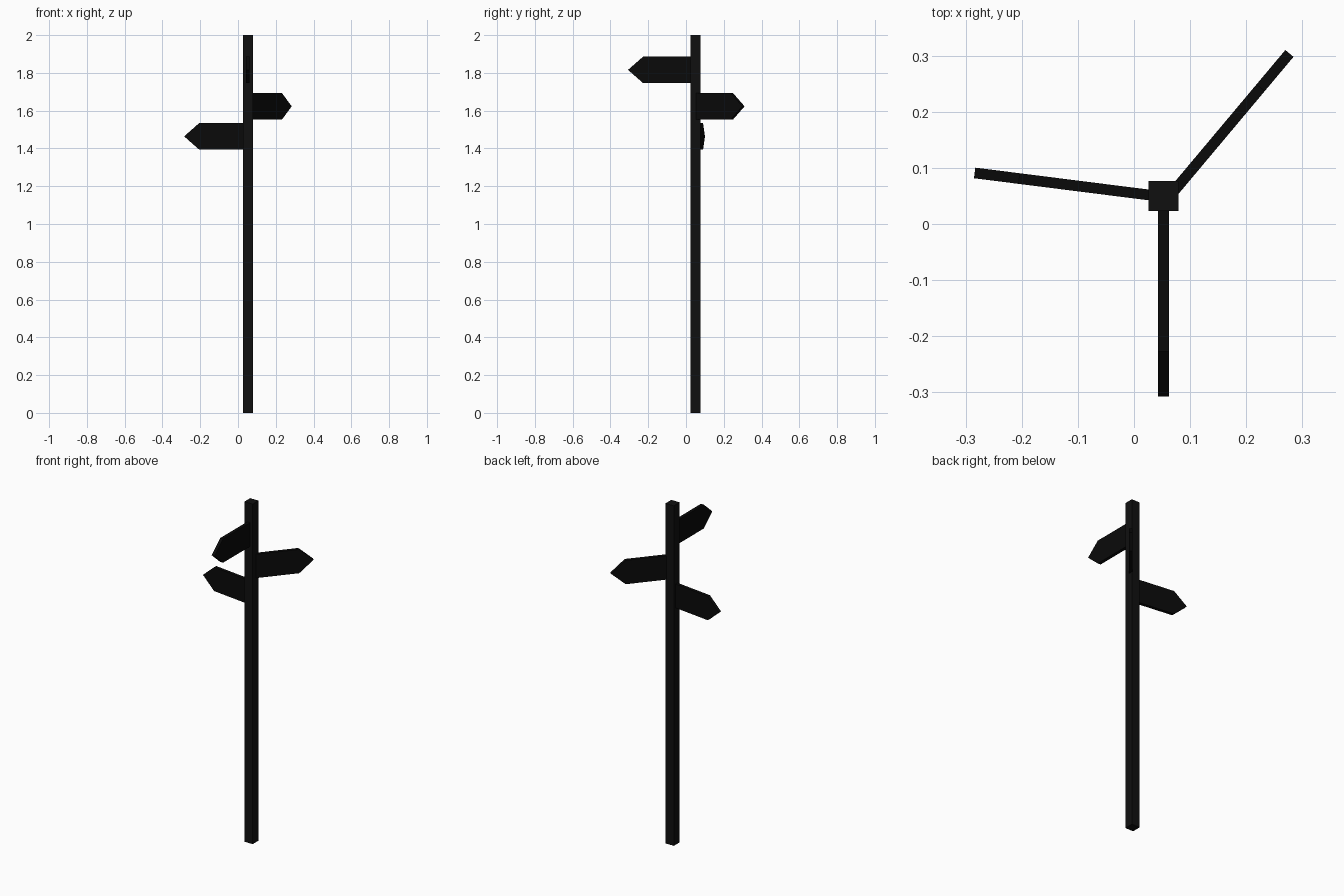
import bpy, bmesh
from math import radians, cos, sin
from mathutils import Vector

if "Cube" in bpy.data.objects:
    bpy.data.objects.remove(bpy.data.objects["Cube"])


def paint(name, value):
    mat = bpy.data.materials.new(name)
    mat.diffuse_color = (value, value, value, 1)
    mat.use_nodes = True
    mat.node_tree.nodes["Principled BSDF"].inputs["Base Color"].default_value = mat.diffuse_color
    return mat


post_black = paint("post_black", 0.005)
sign_black = paint("sign_black", 0.003)

# Square post
bpy.ops.mesh.primitive_cube_add(size=1, location=(0.0525, 0.05, 1))
post = bpy.context.object
post.name = "post"
post.scale = (0.054, 0.054, 2)
post.data.materials.append(post_black)


# Arrow board: outline in length/height, extruded to its thickness
def arrow_sign(name, tip, angle, length=0.335, height=0.14, thick=0.019, point=0.08):
    outline = [(-length, -height / 2), (-point, -height / 2), (0, 0),
               (-point, height / 2), (-length, height / 2)]
    bm = bmesh.new()
    face = bm.faces.new([bm.verts.new((x, -thick / 2, z)) for x, z in outline])
    ext = bmesh.ops.extrude_face_region(bm, geom=[face])
    moved = [v for v in ext["geom"] if isinstance(v, bmesh.types.BMVert)]
    bmesh.ops.translate(bm, vec=(0, thick, 0), verts=moved)
    bmesh.ops.recalc_face_normals(bm, faces=bm.faces)
    mesh = bpy.data.meshes.new(name)
    bm.to_mesh(mesh)
    bm.free()
    mesh.materials.append(sign_black)
    obj = bpy.data.objects.new(name, mesh)
    obj.location = tip
    obj.rotation_euler.z = radians(angle)
    bpy.context.collection.objects.link(obj)


# Three boards, top to bottom
arrow_sign("top_sign", (0.0525, -0.307, 1.816), -90)
arrow_sign("middle_sign", (0.277, 0.304, 1.623), 50)
arrow_sign("lower_sign", (-0.284, 0.091, 1.464), 172.8)
